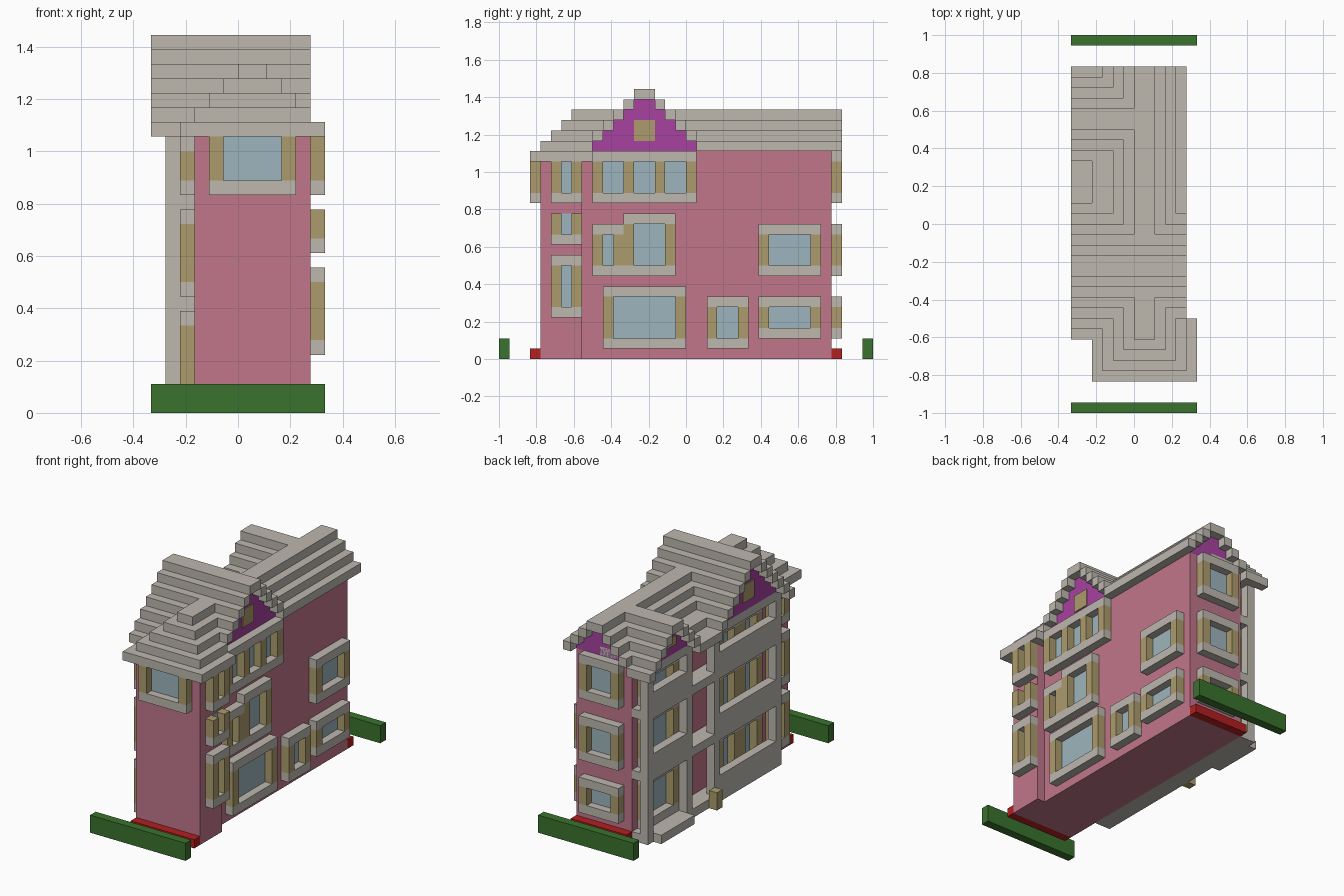
import bpy
import bmesh

if "Cube" in bpy.data.objects:
    bpy.data.objects.remove(bpy.data.objects["Cube"], do_unlink=True)

U = 1 / 18  # building module


def material(name, r, g, b):
    m = bpy.data.materials.new(name)
    m.use_nodes = True
    m.diffuse_color = (r, g, b, 1)
    m.node_tree.nodes["Principled BSDF"].inputs["Base Color"].default_value = (r, g, b, 1)
    return m


PINK = material("pink wall", 0.53, 0.18, 0.26)
STONE = material("warm grey stone", 0.51, 0.48, 0.43)
TAN = material("tan trim", 0.41, 0.33, 0.15)
GLASS = material("pale blue glass", 0.34, 0.46, 0.51)
GREEN = material("hedge green", 0.042, 0.17, 0.026)
RED = material("red planting", 0.46, 0.014, 0.014)
PURPLE = material("purple gable", 0.39, 0.054, 0.35)


def blocks(name, mat, boxes):
    """One object made of boxes, each (x0, x1, y0, y1, z0, z1) in modules."""
    bm = bmesh.new()
    for x0, x1, y0, y1, z0, z1 in boxes:
        cube = bmesh.ops.create_cube(bm, size=1)["verts"]
        for v in cube:
            v.co.x = ((x1 if v.co.x > 0 else x0) - 6) * U
            v.co.y = ((y1 if v.co.y > 0 else y0) - 18) * U
            v.co.z = (z1 if v.co.z > 0 else z0) * U
    me = bpy.data.meshes.new(name)
    bm.to_mesh(me)
    bm.free()
    me.materials.append(mat)
    ob = bpy.data.objects.new(name, me)
    bpy.context.collection.objects.link(ob)
    return ob


# Walls, hedges and planting strips
blocks("main_walls", PINK, [(3, 10, 4, 32, 0, 20), (10, 11, 4, 8, 0, 19)])
blocks("hedges", GREEN, [(0, 12, 0, 1, 0, 2), (0, 12, 35, 36, 0, 2)])
blocks("planting_strips", RED, [(3, 11, 3, 4, 0, 1), (3, 10, 32, 33, 0, 1)])

# Windows: stone sill and head, tan jambs between recessed panes
frames, jambs, panes = [], [], []
SIDES = {
    "left": lambda a, b, d: (10, 10 + d, a, b),
    "bay": lambda a, b, d: (11, 11 + d, a, b),
    "right": lambda a, b, d: (3 - d, 3, a, b),
    "front": lambda a, b, d: (a, b, 4 - d, 4),
    "back": lambda a, b, d: (a, b, 32, 32 + d),
}


def window(side, a0, a1, k0, k1, glass, head=True):
    place = SIDES[side]
    top = k1 - 1 if head else k1
    frames.append((*place(a0, a1, 1), k0, k0 + 1))
    if head:
        frames.append((*place(a0, a1, 1), top, k1))
    edge = a0
    for g0, g1 in glass:
        jambs.append((*place(edge, g0, 1), k0 + 1, top))
        panes.append((*place(g0, g1, 0.1), k0 + 1, top))
        edge = g1
    jambs.append((*place(edge, a1, 1), k0 + 1, top))


window("left", 10, 18, 1, 7, [(11, 17)])
window("left", 20, 24, 1, 6, [(21, 23)])
window("left", 25, 31, 2, 6, [(26, 30)])
window("left", 25, 31, 8, 13, [(26, 30)])
window("left", 9, 12, 8, 13, [(10, 11)])
window("left", 12, 17, 8, 14, [(13, 16)])
window("left", 9, 19, 15, 20, [(10, 12), (13, 15), (16, 18)])
window("bay", 5, 8, 4, 10, [(6, 7)])
window("bay", 5, 8, 11, 14, [(6, 7)], head=False)
window("bay", 5, 8, 15, 19, [(6, 7)], head=False)
window("front", 4, 10, 15, 19, [(5, 9)], head=False)
for k0, k1 in ((2, 6), (8, 13), (15, 20)):
    window("back", 4, 9, k0, k1, [(5, 8)])
for k0, k1 in ((1, 7), (8, 14), (15, 19)):
    window("right", 5, 8, k0, k1, [(6, 7)])
    window("right", 10, 18, k0, k1, [(11, 13), (15, 17)])
    window("right", 25, 31, k0, k1, [(26, 30)])
blocks("window_frames", STONE, frames)
blocks("window_jambs", TAN, jambs)
blocks("window_panes", GLASS, panes)

# Balconies: base, steps, floors, columns and railings
blocks("porch_base", STONE, [(1, 3, 8, 32, 0, 1), (0, 1, 25, 31, 0, 1)])
blocks("balcony_floors", STONE, [(1, 3, 8, 32, k, k + 1) for k in (7, 14)])
blocks("balcony_columns", STONE, [(1, 2, j, j + 1, 0, 19) for j in (8, 19, 24, 31)])
rails = [(1, 2, 9, 19, k, k + 2) for k in (1, 8, 15)]
rails += [(1, 2, 25, 31, k, k + 2) for k in (8, 15)]
blocks("balcony_railings", STONE, rails)
blocks("porch_post", TAN, [(0, 1, 20, 21, 0, 2)])

# Eaves
blocks("eaves", STONE, [(2, 12, 3, 9, 19, 20), (0, 3, 7, 8, 19, 20), (1, 3, 8, 32, 19, 20),
                        (0, 1, 20, 24, 19, 20), (0, 3, 32, 33, 19, 20)])


# Stepped gable roofs: stone steps over a purple core
def gable(name, x0, x1, core0, core1, centre, half):
    steps, core = [], []
    for n in range(half):
        w, k = half - n, 20 + n
        if w == 1:
            steps.append((x0, x1, centre - 1, centre + 1, k, k + 1))
            continue
        for lo in (centre - w, centre + w - 1):
            steps.append((x0, x1, lo, lo + 1, k, k + 1))
        core.append((core0, core1, centre - w + 1, centre + w - 1, k, k + 1))
    blocks(name + "_steps", STONE, steps)
    blocks(name + "_wall", PURPLE, core)


gable("large_cross_gable", 0, 11, 1, 10, 14, 6)
gable("small_cross_gable", 0, 7, 1, 7, 28, 4)

# Long rear roof ending in a gable, and stepped front hip
ridge, ridge_core, hip = [], [], []
for n in range(4):
    k, x0, x1, start = 20 + n, 3 + n, 11 - n, 20 - n
    if n == 3:
        ridge.append((x0, x1, start, 33, k, k + 1))
    else:
        ridge += [(x0, x0 + 1, start, 33, k, k + 1), (x1 - 1, x1, start, 33, k, k + 1)]
        ridge_core.append((x0 + 1, x1 - 1, start, 32, k, k + 1))
    hip.append((x0, x1, 4 + n, 8 + n, k, k + 1))
ridge.append((2, 3, 20, 24, 20, 21))
blocks("rear_roof", STONE, ridge)
blocks("rear_gable_wall", PURPLE, ridge_core)
blocks("front_hip_roof", STONE, hip)

# Attic windows set flat in the large gable
blocks("attic_windows", TAN, [(10, 10.1, 13, 15, 21, 23), (0.9, 1, 13, 15, 21, 23),
                              (0.9, 1, 27, 29, 21, 22)])
